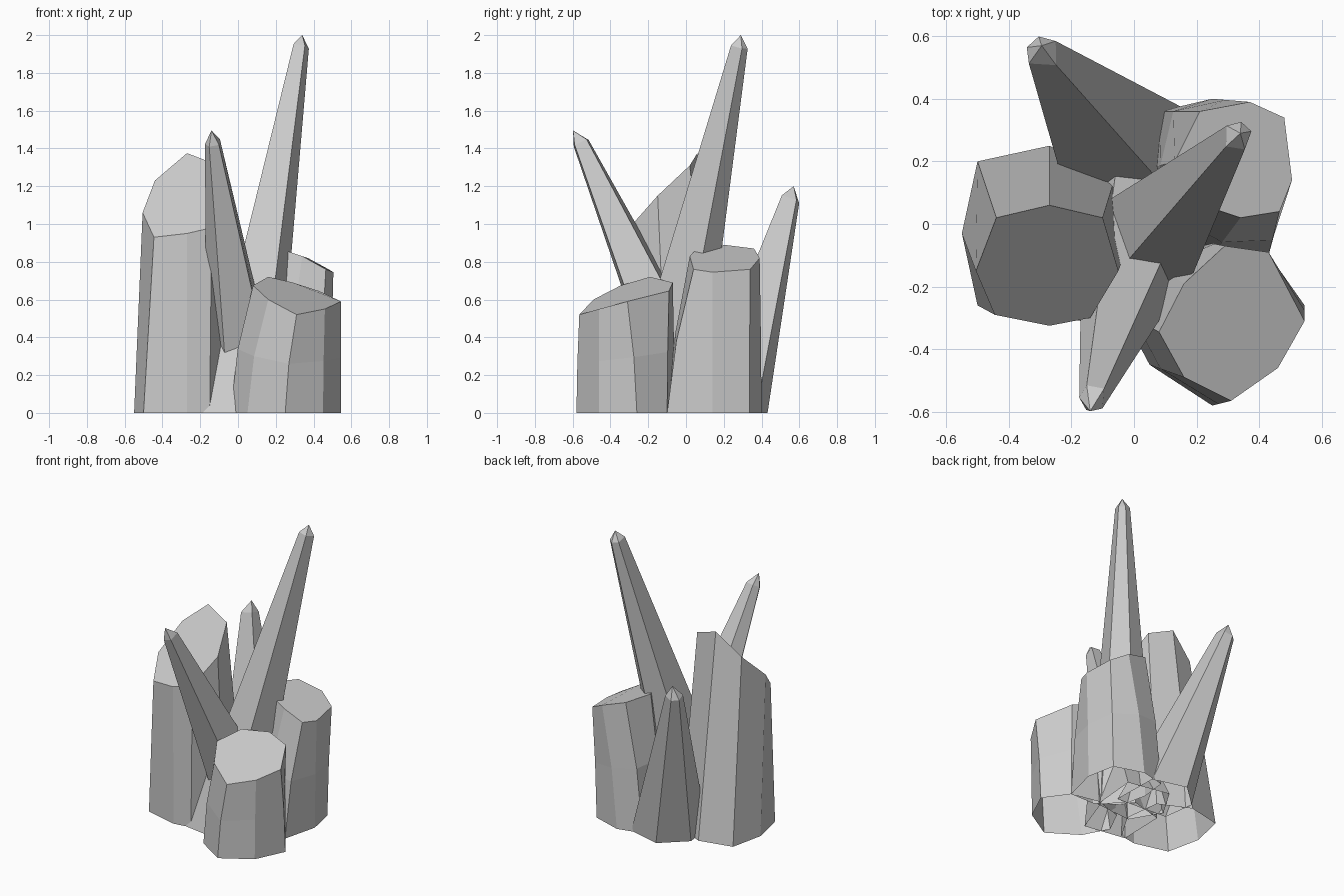
import bpy, bmesh, math
from mathutils import Vector

if "Cube" in bpy.data.objects:
    bpy.data.objects.remove(bpy.data.objects["Cube"])


def build(name, rings, apex=None):
    """Loft equal-sized rings into a bottom-open shell, closed by a flat cap or a point."""
    bm = bmesh.new()
    loops = [[bm.verts.new(p) for p in ring] for ring in rings]
    n = len(loops[0])
    for a, b in zip(loops, loops[1:]):
        for i in range(n):
            j = (i + 1) % n
            bm.faces.new((a[i], a[j], b[j], b[i]))
    if apex is None:
        bm.faces.new(loops[-1])
    else:
        tip = bm.verts.new(apex)
        for i in range(n):
            bm.faces.new((loops[-1][i], loops[-1][(i + 1) % n], tip))
    mesh = bpy.data.meshes.new(name)
    bm.to_mesh(mesh)
    bm.free()
    obj = bpy.data.objects.new(name, mesh)
    bpy.context.collection.objects.link(obj)
    return obj


def column(name, base, top, bulge=0.5):
    """Thick cut crystal; bulge below 0.5 keeps the lower half wide."""
    low = [Vector((x, y, 0)) for x, y in base]
    high = [Vector(p) for p in top]
    mid = []
    for a, b in zip(low, high):
        m = a.lerp(b, bulge)
        m.z = b.z * 0.5
        mid.append(m)
    rings = [low, high] if bulge == 0.5 else [low, mid, high]
    build(name, rings)


def spike(name, base, r0, shoulder, r1, apex, angles):
    """Slender leaning crystal with edges at the given angles and a short pointed tip."""
    axis = (Vector(shoulder) - Vector(base)).normalized()
    rings = []
    for c, r, flat in ((base, r0, True), (shoulder, r1, False)):
        ring = []
        for deg in angles:
            a = math.radians(deg)
            p = Vector((r * math.cos(a), r * math.sin(a), 0))
            if not flat:
                p.z = -(p.x * axis.x + p.y * axis.y) / axis.z
            ring.append(Vector(c) + p)
        rings.append(ring)
    build(name, rings, apex)


# Thick columns with slanted flat tops (counter-clockwise rings)
column("left_column",
       [(-.27, .25), (-.50, .20), (-.55, -.03), (-.50, -.26),
        (-.27, -.32), (-.15, -.30), (-.03, -.10), (-.06, .15)],
       [(-.27, .06, 1.375), (-.44, .02, 1.23), (-.505, -.15, 1.06), (-.445, -.29, .93),
        (-.27, -.325, .95), (-.14, -.30, .98), (-.05, -.15, 1.15), (-.10, .02, 1.31)])
column("front_column",
       [(.43, -.10), (.24, -.06), (.04, -.12), (-.04, -.28),
        (.05, -.45), (.25, -.58), (.45, -.46), (.545, -.26)],
       [(.43, -.09, .645), (.29, -.07, .69), (.16, -.19, .72), (.08, -.345, .675),
        (.16, -.49, .60), (.31, -.565, .52), (.46, -.46, .55), (.545, -.31, .59)], 0.32)
column("right_column",
       [(.43, -.10), (.49, .14), (.45, .335), (.25, .40),
        (.08, .36), (.06, .18), (.10, .0), (.25, -.10)],
       [(.465, .04, .76), (.505, .14, .745), (.48, .34, .76), (.37, .39, .82),
        (.21, .36, .87), (.13, .20, .89), (.19, .07, .88), (.34, .02, .83)], 0.35)

# Slender spikes leaning outwards from the middle
spike("tall_spike", (-.01, -.15, 0), .235, (.33, .28, 1.94), .048,
      (.34, .29, 2.0), (20, 75, 135, 222, 300))
spike("front_spike", (.07, .09, 0), .235, (-.13, -.555, 1.43), .045,
      (-.14, -.598, 1.495), (40, 118, 180, 240, 310))
spike("back_spike", (-.01, .20, 0), .24, (-.29, .545, 1.13), .056,
      (-.295, .57, 1.2), (45, 105, 160, 215, 318))
